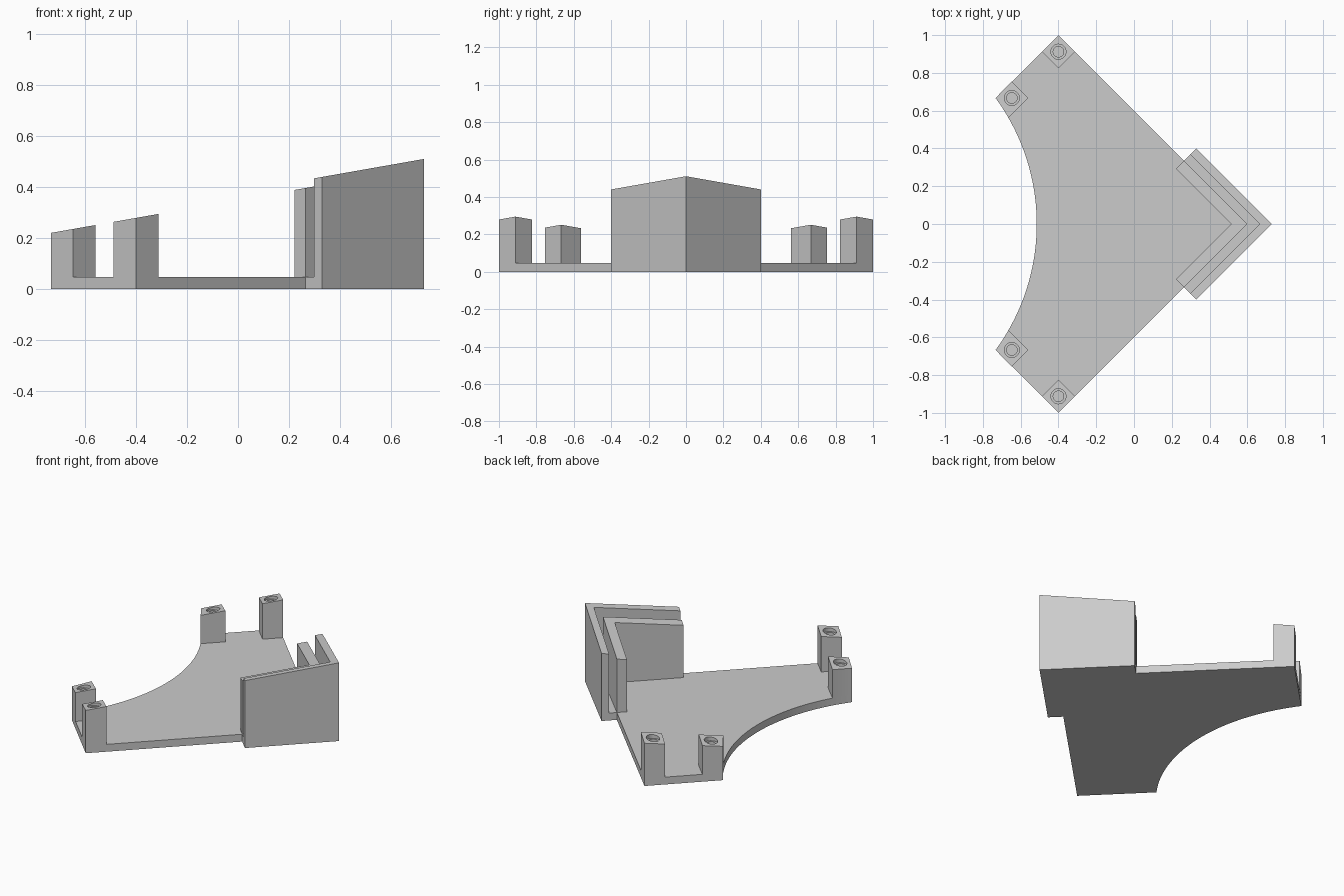
import bpy, bmesh, math
from mathutils import Matrix

cube = bpy.data.objects.get("Cube")
if cube:
    bpy.data.objects.remove(cube)

grey = bpy.data.materials.new("light_grey")
grey.use_nodes = True
colour = (0.6, 0.6, 0.6, 1)
grey.diffuse_color = colour
grey.node_tree.nodes["Principled BSDF"].inputs["Base Color"].default_value = colour

PLATE = 0.048                     # plate thickness
SLOPE = math.tan(math.radians(10))
ARC_X, ARC_R = -1.645, 1.13       # circle that cuts the rear edge


def post_top(x):
    return 0.35 + SLOPE * x


def outer_top(x):
    return 0.382 + SLOPE * x


def flat_top(x):
    return PLATE


def arc(y0, y1, n):
    ys = [y0 + (y1 - y0) * i / n for i in range(n + 1)]
    return [(ARC_X + math.sqrt(ARC_R ** 2 - y * y), y) for y in ys]


def make_object(name, bm):
    bmesh.ops.recalc_face_normals(bm, faces=bm.faces[:])
    mesh = bpy.data.meshes.new(name)
    bm.to_mesh(mesh)
    bm.free()
    mesh.materials.append(grey)
    obj = bpy.data.objects.new(name, mesh)
    bpy.context.collection.objects.link(obj)
    return obj


def prism(name, outline, bottom, top):
    """Straight-sided solid whose top height depends on x."""
    bm = bmesh.new()
    low = [bm.verts.new((x, y, bottom)) for x, y in outline]
    high = [bm.verts.new((x, y, top(x))) for x, y in outline]
    bm.faces.new(low)
    bm.faces.new(high)
    n = len(outline)
    for i in range(n):
        j = (i + 1) % n
        bm.faces.new((low[i], low[j], high[j], high[i]))
    return make_object(name, bm)


def chevron(outer, inner):
    """V outline between two 45 degree lines, with square-cut ends."""
    def end(apex, side):
        return ((apex - 0.07) / 2, side * (apex + 0.07) / 2)
    return [end(outer, 1), (outer, 0), end(outer, -1),
            end(inner, -1), (inner, 0), end(inner, 1)]


def drill(post, x, y, radius, depth):
    """Cut a blind vertical hole into the post top."""
    floor = post_top(x) - depth
    bm = bmesh.new()
    bmesh.ops.create_cone(bm, cap_ends=True, segments=32, radius1=radius, radius2=radius,
                          depth=0.3, matrix=Matrix.Translation((x, y, floor + 0.15)))
    cutter = make_object("hole_cutter", bm)
    cutter.hide_render = True
    mod = post.modifiers.new("hole", 'BOOLEAN')
    mod.operation = 'DIFFERENCE'
    mod.solver = 'EXACT'
    mod.object = cutter
    bpy.context.view_layer.update()
    graph = bpy.context.evaluated_depsgraph_get()
    post_mesh = bpy.data.meshes.new_from_object(post.evaluated_get(graph))
    post.modifiers.clear()
    post.data = post_mesh
    bpy.data.objects.remove(cutter)


# Base plate with concave rear edge and a foot under the V walls
half = [(-0.4, 1), (0.265, 0.335), (0.33, 0.4)]
outline = half + [(0.73, 0)] + [(x, -y) for x, y in reversed(half)]
outline += arc(-0.667, 0.667, 48)
prism("base_plate", outline, 0, flat_top)

# Two nested V walls with a slot between them
prism("outer_wall", chevron(0.73, 0.666), PLATE, outer_top)
prism("inner_wall", chevron(0.6, 0.515), PLATE, post_top)

# Corner posts, mirrored left and right
R = 0.088
for side, word in ((1, "left"), (-1, "right")):
    x, y = -0.4, 0.912
    front = [(x, y + R), (x + R, y), (x, y - R), (x - R, y)]
    x2, y2 = -0.647, 0.667
    rear = [(x2, y2 + R), (x2 + R, y2)] + arc(0.562, 0.667, 6)
    for name, pts, cx, cy in (("outer_post", front, x, y), ("inner_post", rear, x2, y2)):
        post = prism(word + "_" + name, [(px, side * py) for px, py in pts], PLATE, post_top)
        drill(post, cx, side * cy, 0.04, 0.02)
        drill(post, cx, side * cy, 0.028, 0.1)
